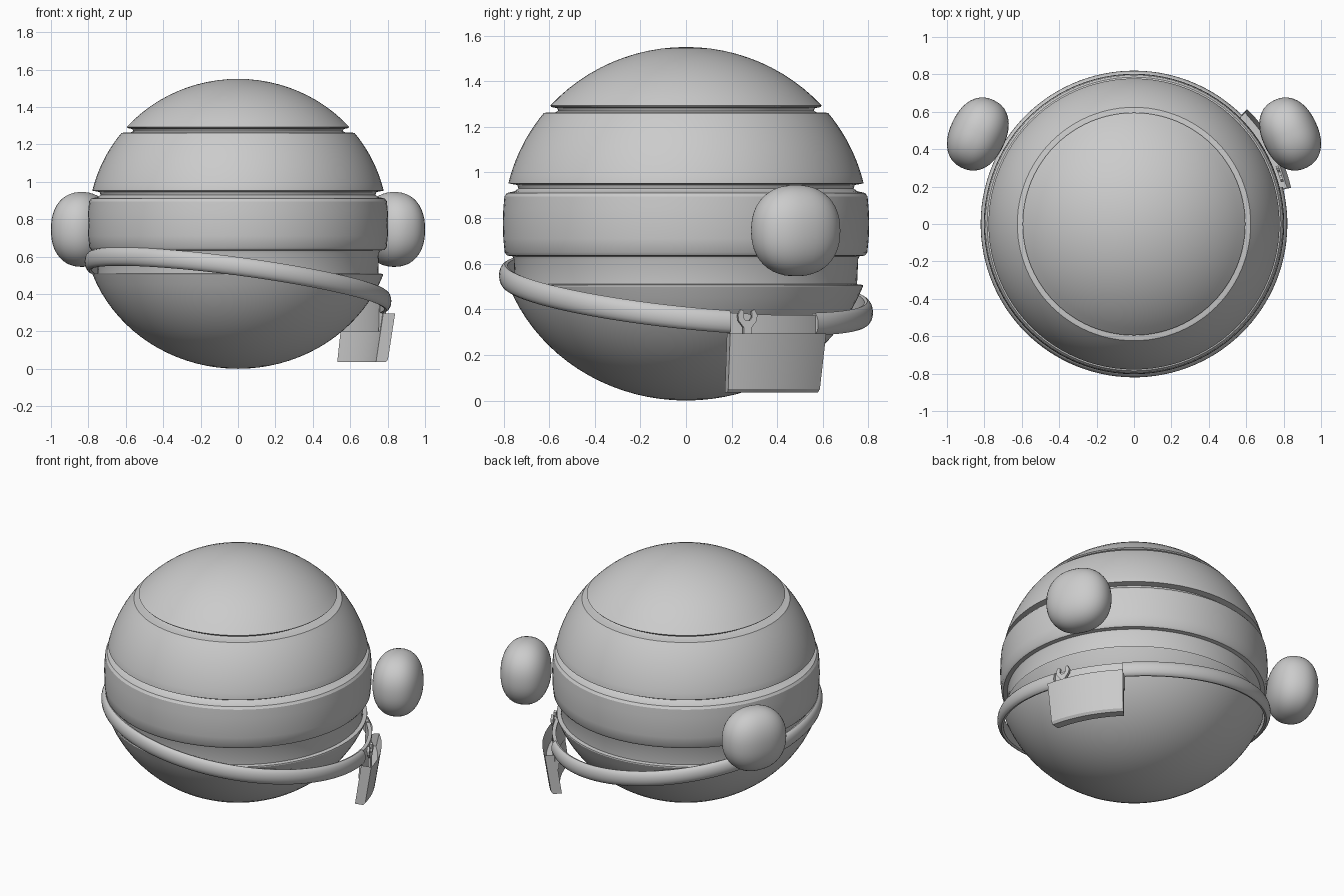
import bpy, bmesh, math
from mathutils import Vector, Matrix

if "Cube" in bpy.data.objects:
    bpy.data.objects.remove(bpy.data.objects["Cube"])

def finish(name, bm, angle=30):
    bmesh.ops.recalc_face_normals(bm, faces=bm.faces[:])
    me = bpy.data.meshes.new(name)
    bm.to_mesh(me)
    bm.free()
    ob = bpy.data.objects.new(name, me)
    bpy.context.collection.objects.link(ob)
    bpy.ops.object.select_all(action='DESELECT')
    ob.select_set(True)
    bpy.context.view_layer.objects.active = ob
    bpy.ops.object.shade_smooth_by_angle(angle=math.radians(angle))
    return ob

def polar(r, a, z):
    return Vector((r * math.cos(a), r * math.sin(a), z))

def lathe(name, profile, n=96):
    bm = bmesh.new()
    vs = [bm.verts.new((r, 0, z)) for r, z in profile]
    es = [bm.edges.new(p) for p in zip(vs, vs[1:])]
    bmesh.ops.spin(bm, geom=vs + es, cent=(0, 0, 0), axis=(0, 0, 1),
                   angle=2 * math.pi, steps=n, use_duplicate=False)
    bmesh.ops.remove_doubles(bm, verts=bm.verts[:], dist=1e-4)
    return finish(name, bm)

def sweep(section, a0, a1, n):
    """Sweep an (r, z) section around z from a0 to a1 degrees, with end caps."""
    bm = bmesh.new()
    rings = []
    for i in range(n + 1):
        a = math.radians(a0 + (a1 - a0) * i / n)
        rings.append([bm.verts.new(polar(r, a, z)) for r, z in section(a)])
    k = len(rings[0])
    for p, q in zip(rings, rings[1:]):
        for j in range(k):
            bm.faces.new((p[j], p[(j + 1) % k], q[(j + 1) % k], q[j]))
    bm.faces.new(rings[0])
    bm.faces.new(rings[-1][::-1])
    bmesh.ops.recalc_face_normals(bm, faces=bm.faces[:])
    return bm

# Round body with stacked bands separated by grooves
MID = 0.775
def arc(a, z0, z1, n):
    pts = []
    for i in range(n + 1):
        t0, t1 = (math.asin((z - MID) / MID) for z in (z0, z1))
        t = t0 + (t1 - t0) * i / n
        pts.append((max(0, a * math.cos(t)), MID + MID * math.sin(t)))
    return pts

profile = arc(0.83, 0, 0.50, 18)                                   # lower bowl
profile += [(0.775, 0.507), (0.75, 0.51), (0.755, 0.62), (0.76, 0.632),
            (0.785, 0.636), (0.795, 0.65), (0.801, 0.71), (0.803, 0.78),
            (0.801, 0.84), (0.796, 0.895), (0.785, 0.91), (0.75, 0.918),
            (0.735, 0.93), (0.74, 0.945), (0.778, 0.952)]          # middle band
profile += arc(0.80, 0.957, 1.26, 10)                              # upper band
profile += [(0.61, 1.263), (0.575, 1.263), (0.56, 1.27), (0.565, 1.282), (0.59, 1.287)]
profile += arc(0.80, 1.293, 1.55, 12)                              # top cap
lathe("banded_body", profile)

# Rounded floating hands on both sides
for side, s in (("right", 1), ("left", -1)):
    bm = bmesh.new()
    bmesh.ops.create_uvsphere(bm, u_segments=40, v_segments=24, radius=1)
    for v in bm.verts:
        v.co /= sum(abs(c) ** 2.25 for c in v.co) ** (1 / 2.25)
        v.co = Vector((v.co.x * 0.15, v.co.y * 0.2, v.co.z * 0.2))
    bm.transform(Matrix.Translation((s * 0.835, 0.481, 0.745)) @
                 Matrix.Rotation(s * math.radians(25), 4, 'Z'))
    finish(side + "_hand", bm, 60)

# Tilted belt, open where the pouch hangs
def belt_z(a, r=0.81):
    return 0.467 - 0.13 * r * math.cos(a) - 0.10 * r * math.sin(a)

def belt_section(a):
    c = belt_z(a)
    pts = [(0.782, c - 0.045), (0.782, c + 0.045)]
    for i in range(9):
        t = math.radians(80 - 20 * i)
        pts.append((0.79 + 0.03 * math.cos(t), c + 0.05 * math.sin(t)))
    return pts
finish("belt", sweep(belt_section, 45, 374, 110), 40)

# Thin plate joining the belt ends behind the pouch
def plate_section(a):
    return [(0.775, 0.2), (0.80, 0.2), (0.803, belt_z(a) + 0.04), (0.78, belt_z(a) + 0.04)]
finish("pouch_back_plate", sweep(plate_section, 14, 46, 16))

# Curved pouch leaning inward at the bottom, with a recessed opening
def pouch_section(a):
    return [(0.757, 0.035), (0.81, 0.035), (0.823, 0.05), (0.862, 0.295), (0.797, 0.295)]
bm = sweep(pouch_section, 13, 45.5, 16)
top = [f for f in bm.faces if f.normal.z > 0.9 and f.calc_center_median().z > 0.29]
bmesh.ops.inset_region(bm, faces=top, thickness=0.012)
bmesh.ops.translate(bm, verts=list({v for f in top for v in f.verts}), vec=(-0.01, -0.006, -0.08))
finish("tool_pouch", bm)

# Open-ended wrench standing in the pouch
half = [(0.018, 0.22), (0.018, 0.32), (0.042, 0.35), (0.045, 0.375), (0.032, 0.40),
        (0.018, 0.392), (0.02, 0.365), (0.01, 0.35)]
outline = half + [(-x, z) for x, z in reversed(half)]
bm = bmesh.new()
f = bm.faces.new([bm.verts.new((0, x, z)) for x, z in outline])
ext = bmesh.ops.extrude_face_region(bm, geom=[f])
bmesh.ops.translate(bm, verts=[v for v in ext["geom"] if isinstance(v, bmesh.types.BMVert)],
                    vec=(0.016, 0, 0))
bm.transform(Matrix.Rotation(math.radians(19), 4, 'Z') @ Matrix.Translation((0.816, 0, 0)))
finish("wrench", bm)
